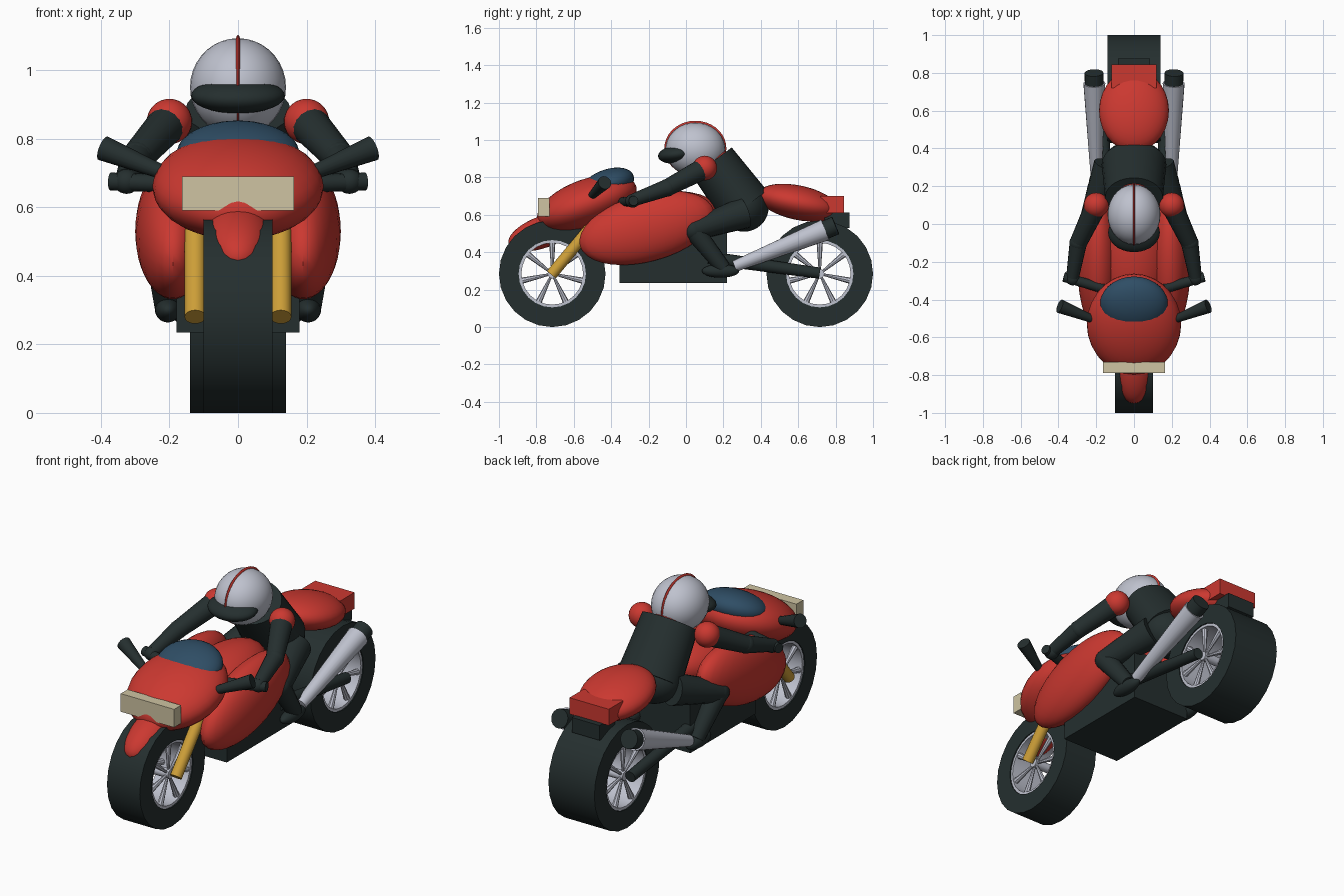
import bpy, bmesh, math
from mathutils import Vector, Matrix

if "Cube" in bpy.data.objects:
    bpy.data.objects.remove(bpy.data.objects["Cube"])


def colour(name, r, g, b):
    m = bpy.data.materials.new(name)
    m.diffuse_color = (r, g, b, 1)
    m.use_nodes = True
    m.node_tree.nodes["Principled BSDF"].inputs["Base Color"].default_value = m.diffuse_color
    return m


RED = colour("red", .60, .04, .03)
DARK = colour("charcoal", .018, .028, .028)
SILVER = colour("silver", .52, .54, .62)
GOLD = colour("gold", .62, .35, .04)
CREAM = colour("cream", .62, .55, .36)
BLUE = colour("tinted_blue", .028, .075, .13)


def finish(name, bm, mat, smooth=True):
    bmesh.ops.recalc_face_normals(bm, faces=bm.faces)
    me = bpy.data.meshes.new(name)
    bm.to_mesh(me)
    bm.free()
    me.materials.append(mat)
    ob = bpy.data.objects.new(name, me)
    bpy.context.collection.objects.link(ob)
    if smooth:
        bpy.ops.object.select_all(action='DESELECT')
        ob.select_set(True)
        bpy.context.view_layer.objects.active = ob
        bpy.ops.object.shade_smooth_by_angle(angle=math.radians(40))
    return ob


def ellipsoid(name, mat, loc, semi, tilt=0):
    """Ellipsoid; positive tilt raises the rear."""
    bm = bmesh.new()
    bmesh.ops.create_uvsphere(bm, u_segments=28, v_segments=18, radius=1)
    m = (Matrix.Translation(loc) @ Matrix.Rotation(math.radians(tilt), 4, 'X')
         @ Matrix.Diagonal((*semi, 1)))
    bmesh.ops.transform(bm, matrix=m, verts=bm.verts)
    return finish(name, bm, mat)


def box(name, mat, lo, hi):
    bm = bmesh.new()
    bmesh.ops.create_cube(bm, size=1)
    for v in bm.verts:
        v.co = [l + (c + .5) * (h - l) for c, l, h in zip(v.co, lo, hi)]
    return finish(name, bm, mat, False)


def rod(name, mat, a, b, r1, r2=None, sides=16, widen=1):
    """Cone or cylinder from a to b, optionally widened along x."""
    a, b = Vector(a), Vector(b)
    bm = bmesh.new()
    bmesh.ops.create_cone(bm, cap_ends=True, segments=sides, radius1=r1,
                          radius2=r1 if r2 is None else r2, depth=(b - a).length)
    rot = (b - a).to_track_quat('Z', 'Y').to_matrix().to_4x4()
    m = (Matrix.Translation((a + b) / 2) @ Matrix.Diagonal((widen, 1, 1, 1)) @ rot)
    bmesh.ops.transform(bm, matrix=m, verts=bm.verts)
    return finish(name, bm, mat)


def ring(name, mat, y, z, r_in, r_out, half, sides=24):
    """Flat-walled tube around the x axis."""
    bm = bmesh.new()
    loops = []
    for i in range(sides):
        t = 2 * math.pi * i / sides
        loops.append([bm.verts.new((x, y + r * math.sin(t), z + r * math.cos(t)))
                      for x, r in ((-half, r_in), (-half, r_out), (half, r_out), (half, r_in))])
    for i in range(sides):
        p, q = loops[i], loops[(i + 1) % sides]
        for k in range(4):
            n = (k + 1) % 4
            bm.faces.new((p[k], p[n], q[n], q[k]))
    return finish(name, bm, mat)


# Wheels: tyre, rim, hub and seven tapered spokes near each face
R = .285
for end, y, half in (("front", -.715, .10), ("rear", .715, .14)):
    ring(end + "_tyre", DARK, y, R, .18, R, half)
    ring(end + "_rim", SILVER, y, R, .165, .184, half - .006)
    rod(end + "_hub", SILVER, (-half + .01, y, R), (half - .01, y, R), .025)
    for x in (-half + .025, half - .025):
        for i in range(7):
            t = 2 * math.pi * i / 7
            d = Vector((0, math.sin(t), math.cos(t)))
            c = Vector((x, y, R))
            rod(end + "_spoke", SILVER, c + d * .01, c + d * .172, .006, .017, 8)

# Central bodywork
ellipsoid("front_mudguard", RED, (0, -.76, .51), (.10, .20, .085), 20)
ellipsoid("nose_fairing", RED, (0, -.53, .66), (.25, .28, .13), 20)
ellipsoid("windscreen", BLUE, (0, -.425, .755), (.18, .155, .085), 22)
box("headlight", CREAM, (-.163, -.79, .59), (.163, -.73, .69))
ellipsoid("fuel_tank", RED, (0, -.17, .58), (.18, .34, .14), 9)
box("engine_block", DARK, (-.18, -.355, .235), (.18, .22, .52))
ellipsoid("tail_seat", RED, (0, .60, .665), (.185, .222, .092), -12)
box("tail_lamp", RED, (-.12, .72, .61), (.12, .845, .70))
box("plate_holder", DARK, (-.085, .74, .53), (.085, .875, .612))

# Rider: torso, hips and helmet
rod("torso", DARK, (0, .317, .643), (0, .14, .883), .145, .13, 24, 1.18)
rod("collar", RED, (0, .15, .87), (0, .134, .892), .095, .09, 24)
ellipsoid("hips", DARK, (0, .31, .64), (.17, .132, .13))
ellipsoid("helmet", SILVER, (0, .05, .95), (.14, .16, .143))
ellipsoid("helmet_stripe", RED, (0, .05, .955), (.017, .166, .148))
ellipsoid("visor", DARK, (0, -.045, .925), (.137, .105, .05), 8)

# Paired parts, built on both sides
for side, s in (("left", 1), ("right", -1)):
    def n(part):
        return side + "_" + part

    def p(x, y, z):
        return (s * x, y, z)

    # Machine
    ellipsoid(n("side_fairing"), RED, p(.19, -.21, .53), (.11, .37, .18), 15)
    rod(n("fork"), GOLD, p(.125, -.72, .28), p(.125, -.37, .70), .031)
    rod(n("swingarm"), DARK, p(.16, .12, .37), p(.16, .715, .288), .036, .03)
    rod(n("exhaust"), SILVER, p(.20, .26, .325), p(.21, .745, .52), .03, .058, 20)
    rod(n("exhaust_tip"), DARK, p(.21, .735, .516), p(.212, .80, .543), .05, .05, 20)
    rod(n("handlebar"), DARK, p(.10, -.36, .665), p(.372, -.28, .675), .026)
    rod(n("mirror"), DARK, p(.19, -.515, .69), p(.393, -.435, .772), .018, .037)

    # Rider's arm
    ellipsoid(n("shoulder"), RED, p(.20, .10, .85), (.066, .066, .066))
    rod(n("upper_arm"), DARK, p(.20, .10, .85), p(.295, -.10, .745), .058, .046)
    ellipsoid(n("elbow"), DARK, p(.295, -.10, .745), (.047, .047, .047))
    rod(n("forearm"), DARK, p(.295, -.10, .745), p(.325, -.28, .68), .046, .034)
    ellipsoid(n("glove"), DARK, p(.325, -.285, .675), (.038, .04, .036))

    # Rider's leg
    rod(n("thigh"), DARK, p(.13, .31, .61), p(.225, .04, .52), .085, .058)
    ellipsoid(n("knee"), DARK, p(.225, .04, .52), (.058, .058, .058))
    rod(n("shin"), DARK, p(.225, .04, .52), p(.205, .20, .315), .056, .04)
    ellipsoid(n("boot"), DARK, p(.205, .185, .30), (.037, .10, .036))
